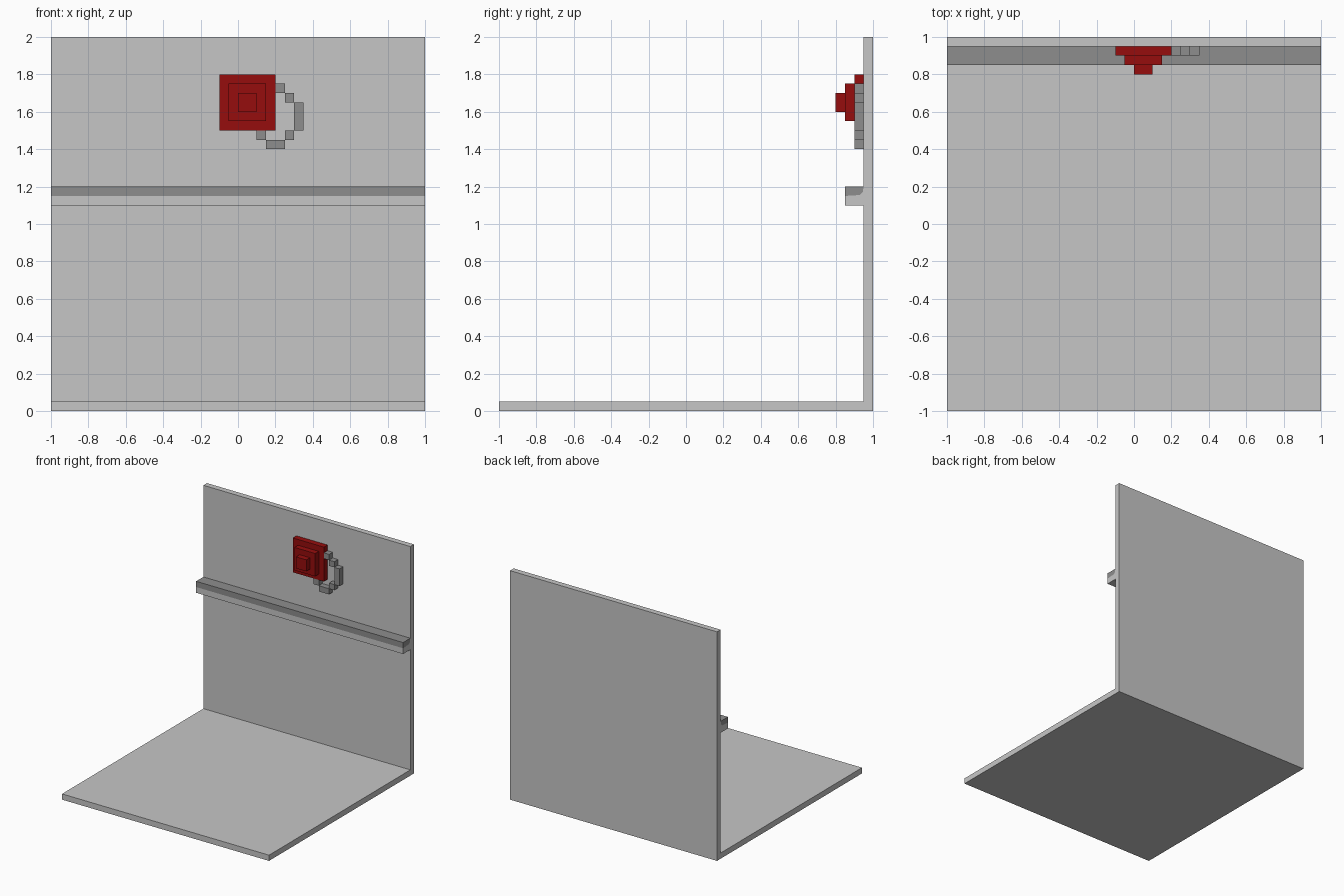
import bpy, bmesh

if "Cube" in bpy.data.objects:
    bpy.data.objects.remove(bpy.data.objects["Cube"])


def material(name, rgb):
    m = bpy.data.materials.new(name)
    m.diffuse_color = (*rgb, 1)
    m.use_nodes = True
    m.node_tree.nodes["Principled BSDF"].inputs["Base Color"].default_value = m.diffuse_color
    return m


LIGHT = material("light_grey", (0.565, 0.565, 0.565))
DARK = material("dark_grey", (0.27, 0.27, 0.27))
RED = material("deep_red", (0.305, 0.004, 0.004))


def make_object(name, bm, mats):
    bmesh.ops.recalc_face_normals(bm, faces=bm.faces)
    mesh = bpy.data.meshes.new(name)
    bm.to_mesh(mesh)
    bm.free()
    for m in mats:
        mesh.materials.append(m)
    ob = bpy.data.objects.new(name, mesh)
    bpy.context.collection.objects.link(ob)


def box(name, x, y, z, mat):
    bm = bmesh.new()
    bmesh.ops.create_cube(bm, size=1)
    for v in bm.verts:
        for i, (lo, hi) in enumerate((x, y, z)):
            v.co[i] = hi if v.co[i] > 0 else lo
    make_object(name, bm, [mat])


# Floor, wall and rail: one side profile (y, z) extruded along x
profile = [(-1, 0), (1, 0), (1, 2), (.95, 2), (.95, 1.2), (.85, 1.2),
           (.85, 1.15), (.85, 1.1), (.95, 1.1), (.95, .05), (-1, .05)]
split = [(.93, 1.155), (.945, 1.17)]     # colour boundary on the rail ends
n = len(profile)
bm = bmesh.new()
ends = [[bm.verts.new((x, y, z)) for y, z in profile + split] for x in (-1, 1)]
a, b = ends
for i in range(n):
    j = (i + 1) % n
    f = bm.faces.new((a[i], a[j], b[j], b[i]))
    f.material_index = 1 if i in (4, 5) else 0   # rail top and upper front
for e in ends:
    bm.faces.new([e[i] for i in (0, 1, 2, 3, 4, 12, 11, 6, 7, 8, 9, 10)])
    bm.faces.new([e[i] for i in (4, 5, 6, 11, 12)]).material_index = 1
make_object("floor_wall_and_rail", bm, [LIGHT, DARK])

# Red stepped button plate on the wall
for i in range(3):
    s = 0.15 - 0.05 * i
    box(f"red_step_{i + 1}", (.05 - s, .05 + s),
        (.9 - .05 * i, .95 - .05 * i), (1.65 - s, 1.65 + s), RED)

# Grey cord looping from the plate's side to its underside
cord = [(.2, .25, 1.7, 1.75), (.25, .3, 1.65, 1.7), (.3, .35, 1.5, 1.65),
        (.25, .3, 1.45, 1.5), (.15, .25, 1.4, 1.45), (.1, .15, 1.45, 1.5)]
for i, (x0, x1, z0, z1) in enumerate(cord):
    box(f"cord_block_{i + 1}", (x0, x1), (.9, .95), (z0, z1), DARK)
